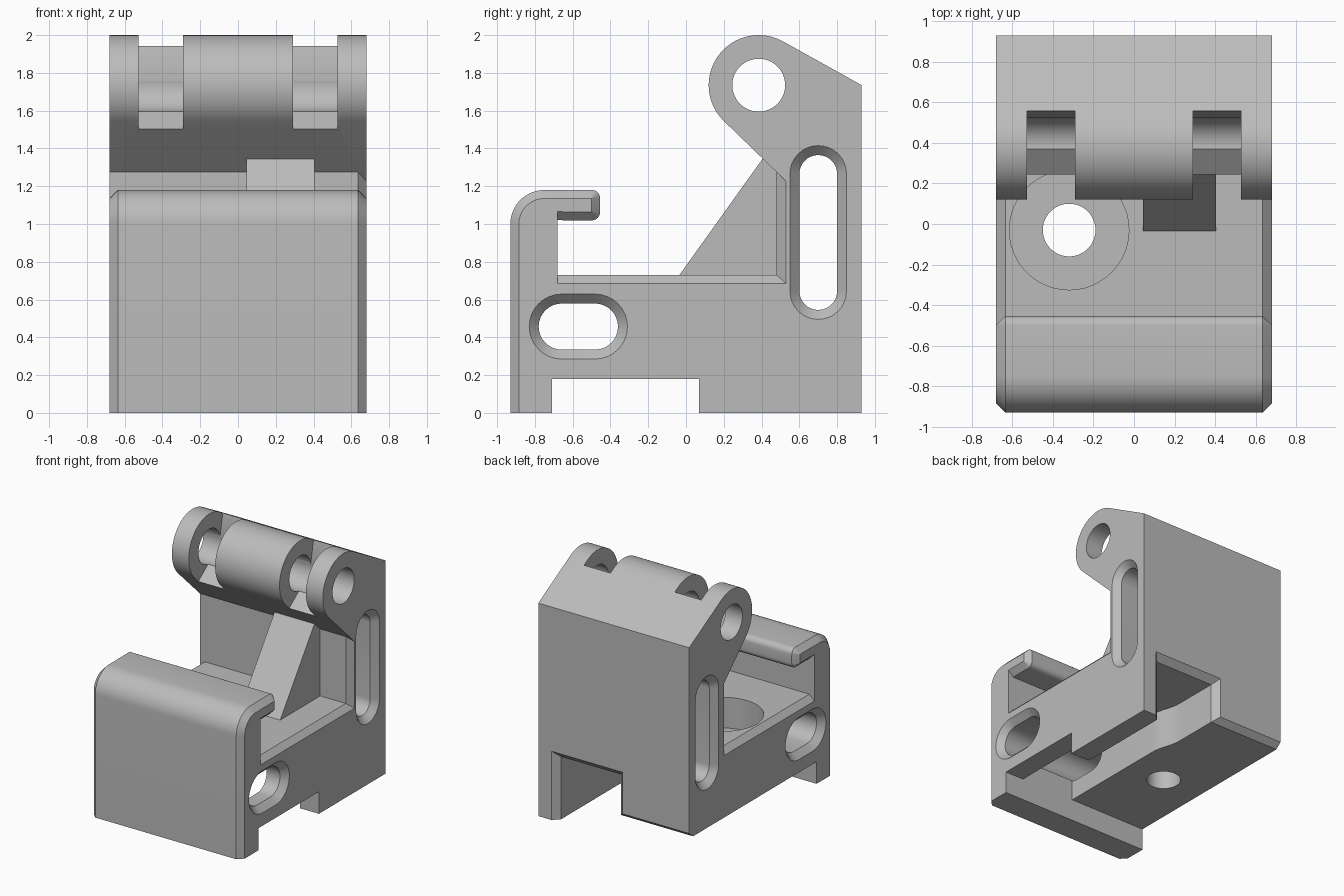
import bpy, bmesh, math
from math import cos, sin, radians

cube = bpy.data.objects.get("Cube")
if cube:
    bpy.data.objects.remove(cube, do_unlink=True)

grey = bpy.data.materials.new("plain_grey")
grey.use_nodes = True
COLOUR = (0.5, 0.5, 0.5, 1)
grey.diffuse_color = COLOUR
grey.node_tree.nodes["Principled BSDF"].inputs["Base Color"].default_value = COLOUR


def loft(name, sections, axis="x"):
    """Solid through matching outlines, each given as (position on axis, points)."""
    place = {"x": lambda t, a, b: (t, a, b),
             "y": lambda t, a, b: (a, t, b),
             "z": lambda t, a, b: (a, b, t)}[axis]
    bm = bmesh.new()
    rings = [[bm.verts.new(place(t, a, b)) for a, b in pts] for t, pts in sections]
    n = len(rings[0])
    for low, high in zip(rings, rings[1:]):
        for i in range(n):
            j = (i + 1) % n
            bm.faces.new((low[i], low[j], high[j], high[i]))
    bm.faces.new(rings[0][::-1])
    bm.faces.new(rings[-1])
    bmesh.ops.recalc_face_normals(bm, faces=bm.faces)
    mesh = bpy.data.meshes.new(name)
    bm.to_mesh(mesh)
    bm.free()
    mesh.materials.append(grey)
    obj = bpy.data.objects.new(name, mesh)
    bpy.context.collection.objects.link(obj)
    return obj


def arc(cy, cz, r, start, end, steps):
    angles = [radians(start + (end - start) * i / steps) for i in range(steps + 1)]
    return [(cy + r * cos(a), cz + r * sin(a)) for a in angles]


def circle(cy, cz, r, n=48):
    return arc(cy, cz, r, 0, 360 - 360 / n, n - 1)


def rect(a0, a1, b0, b1):
    return [(a0, b0), (a1, b0), (a1, b1), (a0, b1)]


def cut(body, cutter):
    cutter.hide_render = True
    mod = body.modifiers.new(cutter.name, "BOOLEAN")
    mod.operation = "DIFFERENCE"
    mod.solver = "EXACT"
    mod.object = cutter
    bpy.context.view_layer.objects.active = body
    bpy.ops.object.modifier_apply(modifier=mod.name)
    bpy.data.objects.remove(cutter, do_unlink=True)


# Side outline of the body; d insets the edges, w sets the rear wall back
def outline(d, w):
    return ([(-0.93 + d, 0)]
            + arc(-0.75, 1.0, 0.18 - d, 180, 90, 12)
            + arc(-0.5, 1.135, 0.046 - d, 90, 0, 6)
            + arc(-0.5, 1.065, 0.046 - d, 0, -90, 6)
            + [(-0.68, 1.02 + d), (-0.68, 0.73 - d), (0.48 + w, 0.73 - d),
               (0.48 + w, 1.275 - 0.968 * w)]
            + arc(0.385, 1.735, 0.265, 225, 60.9, 32)
            + [(0.93, 1.735), (0.93, 0), (0.07, 0), (0.07, 0.18),
               (-0.71, 0.18), (-0.71, 0)])


W, C = 0.68, 0.045
body = loft("bracket_body", [(-W, outline(C, 0)), (C - W, outline(0, 0)),
                             (W - C, outline(0, 0)), (W, outline(C, 0.05))])


# Chamfered long slots through both sides
def slot(name, cy, cz, r, half, turn):
    def shape(grow):
        dy, dz = half * cos(radians(turn)), half * sin(radians(turn))
        return (arc(cy + dy, cz + dz, r + grow, turn - 90, turn + 90, 16)
                + arc(cy - dy, cz - dz, r + grow, turn + 90, turn + 270, 16))
    return loft(name, [(-0.73, shape(0.1)), (-0.63, shape(0)),
                       (0.63, shape(0)), (0.73, shape(0.1))])


cut(body, slot("front_slot", -0.57, 0.457, 0.122, 0.088, 0))
cut(body, slot("rear_slot", 0.7, 0.955, 0.1, 0.31, 90))

# Hinge pin hole and the two knuckle gaps
cut(body, loft("pin_hole", [(x, circle(0.385, 1.735, 0.14)) for x in (-0.8, 0.8)]))
gap = [(0.05, 1.36), (0.24, 1.5), (0.51, 1.7), (0.56, 1.95), (0.6, 2.15), (0, 2.15)]
for side in (-1, 1):
    cut(body, loft("knuckle_gap", [(side * 0.29, gap), (side * 0.528, gap)]))

# Underside: raised right half, then the channel that flares open at the back
cut(body, loft("foot_relief", [(x, [(0.0, -0.1), (1.0, -0.1), (1.0, 0.28),
                                    (0.88, 0.18), (0.0, 0.18)]) for x in (-0.8, 0.3)]))


def channel(left, grow=0):
    return rect(left - grow, 0.51 + grow, -0.2, 0.51 + grow)


bend = [(0.25 + 0.25 * i / 8, channel(-0.005 + 0.025 * cos(math.pi * i / 8)))
        for i in range(9)]
cut(body, loft("channel", [(-0.71, channel(0.02))] + bend
               + [(0.88, channel(-0.03)), (0.98, channel(-0.03, 0.1))], "y"))

# Counterbored screw hole in the floor
cut(body, loft("screw_hole", [(z, circle(-0.32, -0.03, r)) for z, r in
                              ((-0.1, 0.13), (0.48, 0.13), (0.48, 0.295), (0.9, 0.295))], "z"))

# Sloped rib between floor and rear wall
rib = [(-0.035, 0.73), (-0.035, 0.7), (0.5, 0.7), (0.5, 1.35), (0.405, 1.345)]
rib_obj = loft("support_rib", [(0.045, rib), (0.405, rib)])

# Smooth the round surfaces, keep edges sharp
for obj in (body, rib_obj):
    bpy.ops.object.select_all(action="DESELECT")
    obj.select_set(True)
    bpy.context.view_layer.objects.active = obj
    bpy.ops.object.shade_smooth_by_angle(angle=radians(25))
